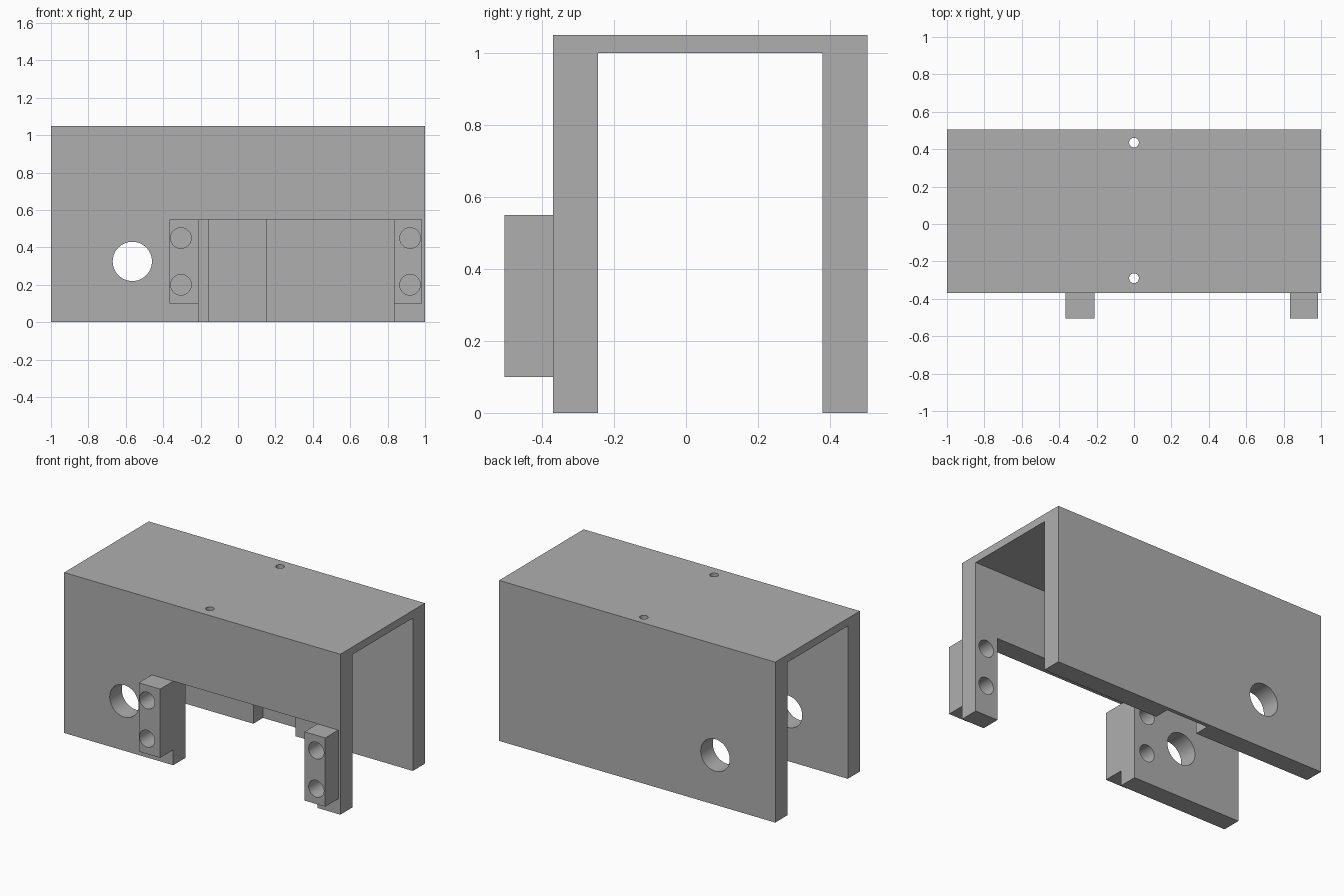
import bpy, bmesh, math
from mathutils import Matrix

old = bpy.data.objects.get("Cube")
if old:
    bpy.data.objects.remove(old, do_unlink=True)

grey = bpy.data.materials.new("plain grey")
grey.use_nodes = True
colour = (0.43, 0.43, 0.43, 1)
grey.diffuse_color = colour
grey.node_tree.nodes["Principled BSDF"].inputs["Base Color"].default_value = colour


def make_object(name, bm):
    bmesh.ops.recalc_face_normals(bm, faces=bm.faces)
    mesh = bpy.data.meshes.new(name)
    bm.to_mesh(mesh)
    bm.free()
    mesh.materials.append(grey)
    ob = bpy.data.objects.new(name, mesh)
    bpy.context.collection.objects.link(ob)
    return ob


def box(name, x, y, z):
    """Box from (low, high) ranges on each axis."""
    bm = bmesh.new()
    bmesh.ops.create_cube(bm, size=1)
    for v in bm.verts:
        v.co = [r[0] if c < 0 else r[1] for c, r in zip(v.co, (x, y, z))]
    return make_object(name, bm)


def rod(name, centre, radius, length, axis):
    """Cylinder along Y or Z, used as a drill."""
    bm = bmesh.new()
    bmesh.ops.create_cone(bm, cap_ends=True, segments=48, radius1=radius,
                          radius2=radius, depth=length)
    turn = Matrix.Rotation(math.pi / 2, 4, "X") if axis == "Y" else Matrix()
    bm.transform(Matrix.Translation(centre) @ turn)
    return make_object(name, bm)


def cut(target, cutters):
    """Subtract the cutters and bake the result into the target."""
    for c in cutters:
        mod = target.modifiers.new(c.name, "BOOLEAN")
        mod.operation, mod.solver, mod.object = "DIFFERENCE", "EXACT", c
    bpy.context.view_layer.update()
    graph = bpy.context.evaluated_depsgraph_get()
    mesh = bpy.data.meshes.new_from_object(target.evaluated_get(graph))
    target.modifiers.clear()
    target.data = mesh


# Channel-shaped housing, extruded along x from its end profile
front, back, front_in, back_in = -0.37, 0.505, -0.245, 0.38
top, ceiling, window_top = 1.05, 1.0, 0.55
profile = [(front, 0), (front, top), (back, top), (back, 0),
           (back_in, 0), (back_in, ceiling), (front_in, ceiling), (front_in, 0)]
bm = bmesh.new()
end = bm.faces.new([bm.verts.new((-1, y, z)) for y, z in profile])
ext = bmesh.ops.extrude_face_region(bm, geom=[end], use_keep_orig=True)
for v in ext["geom"]:
    if isinstance(v, bmesh.types.BMVert):
        v.co.x = 1
housing = make_object("housing", bm)

# Mounting blocks on the front wall
blocks = [box("right_mount_block", (-0.365, -0.21), (-0.505, front), (0.1, window_top)),
          box("left_mount_block", (0.835, 0.985), (-0.505, front), (0.1, window_top))]

# Screw holes through blocks and front wall
screws = [rod("screw_drill", (x, -0.4, z), 0.055, 0.5, "Y")
          for x in (-0.305, 0.92) for z in (0.2, 0.45)]

# Window, inner groove, cable hole and top pin holes
openings = [
    box("window_cutter", (-0.21, 0.835), (-0.45, -0.1), (-0.1, window_top)),
    box("groove_cutter", (-0.155, 0.15), (0.3, 0.48), (-0.1, ceiling)),
    rod("cable_drill", (-0.565, 0, 0.325), 0.105, 2, "Y"),
    rod("front_pin_drill", (0, -0.29, 0.5), 0.026, 2, "Z"),
    rod("back_pin_drill", (0, 0.435, 0.5), 0.026, 2, "Z"),
]

cut(housing, openings + screws)
for block in blocks:
    cut(block, screws)

# Remove the drills and cutters
for c in openings + screws:
    bpy.data.objects.remove(c, do_unlink=True)

# Smooth hole walls with sharp edges
bpy.ops.object.select_all(action="DESELECT")
for ob in [housing] + blocks:
    ob.select_set(True)
bpy.context.view_layer.objects.active = housing
bpy.ops.object.shade_smooth_by_angle(angle=math.radians(30))
